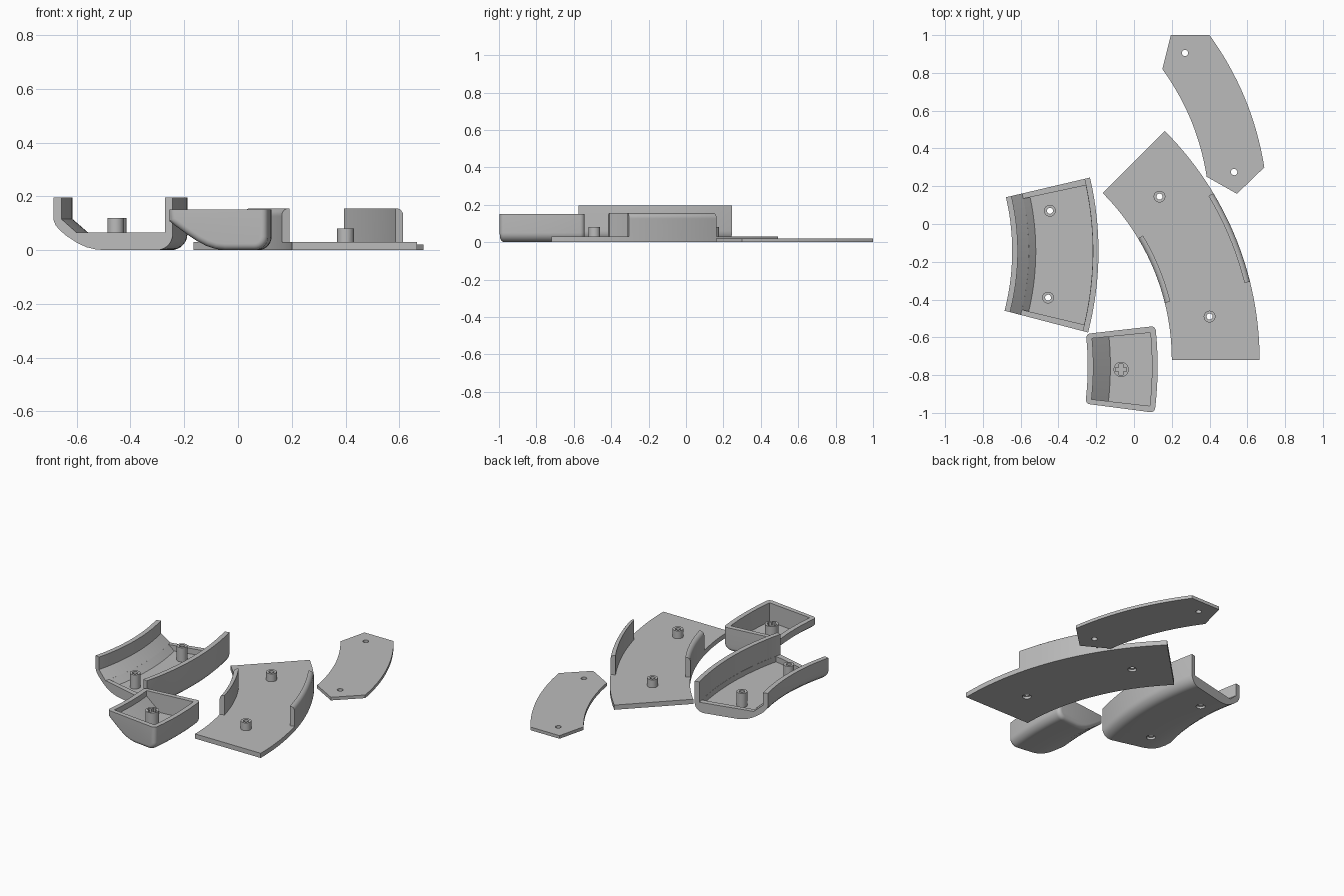
import bpy, bmesh, math
from mathutils import Matrix, Vector

if "Cube" in bpy.data.objects:
    bpy.data.objects.remove(bpy.data.objects["Cube"])

gray = bpy.data.materials.new("plain_gray")
gray.diffuse_color = (0.5, 0.5, 0.5, 1)
gray.use_nodes = True
gray.node_tree.nodes["Principled BSDF"].inputs["Base Color"].default_value = gray.diffuse_color


def finish(bm, name):
    bmesh.ops.recalc_face_normals(bm, faces=bm.faces)
    me = bpy.data.meshes.new(name)
    bm.to_mesh(me)
    bm.free()
    me.materials.append(gray)
    ob = bpy.data.objects.new(name, me)
    bpy.context.collection.objects.link(ob)
    return ob


def sweep(name, profile, r0, centre, a0, a1, steps=28, round_ends=0, rim=0):
    """Sweep a closed (radius offset, z) profile round a vertical axis."""
    bm = bmesh.new()
    rings = []
    for i in range(steps + 1):
        a = math.radians(a0 + (a1 - a0) * i / steps)
        rings.append([bm.verts.new((centre[0] + (r0 + r) * math.cos(a),
                                    centre[1] + (r0 + r) * math.sin(a), z))
                      for r, z in profile])
    n = len(profile)
    for p, q in zip(rings, rings[1:]):
        for k in range(n):
            bm.faces.new((p[k], p[(k + 1) % n], q[(k + 1) % n], q[k]))
    ends = [bm.faces.new(rings[0]), bm.faces.new(rings[-1])]
    if round_ends:
        edges = [e for f in ends for e in f.edges
                 if min(v.co.z for v in e.verts) < rim - 1e-4]
        bmesh.ops.recalc_face_normals(bm, faces=bm.faces)
        bmesh.ops.bevel(bm, geom=edges, offset=round_ends, segments=5,
                        profile=0.5, affect='EDGES', clamp_overlap=True)
    return finish(bm, name)


def prism(name, pts, z0, z1):
    bm = bmesh.new()
    low = [bm.verts.new((x, y, z0)) for x, y in pts]
    top = [bm.verts.new((x, y, z1)) for x, y in pts]
    bm.faces.new(low)
    bm.faces.new(top)
    for i in range(len(pts)):
        j = (i + 1) % len(pts)
        bm.faces.new((low[i], low[j], top[j], top[i]))
    return finish(bm, name)


def cylinder(name, x, y, r, z0, z1):
    return prism(name, arc((x, y), r, 0, 360 - 360 / 28, 27), z0, z1)


def arc(c, r, a0, a1, n=20):
    return [(c[0] + r * math.cos(math.radians(a0 + (a1 - a0) * i / n)),
             c[1] + r * math.sin(math.radians(a0 + (a1 - a0) * i / n)))
            for i in range(n + 1)]


def boolean(ob, other, op):
    m = ob.modifiers.new(op.lower(), 'BOOLEAN')
    m.operation, m.object, m.solver = op, other, 'EXACT'
    bpy.context.view_layer.objects.active = ob
    bpy.ops.object.modifier_apply(modifier=m.name)
    bpy.data.objects.remove(other)


def screw_posts(ob, spots, z0, z1):
    """Hollow posts with a counterbore on the underside."""
    for x, y in spots:
        boolean(ob, cylinder("post", x, y, 0.031, z0, z1), 'UNION')
        boolean(ob, cylinder("bore", x, y, 0.016, -0.1, 0.3), 'DIFFERENCE')
        boolean(ob, cylinder("counterbore", x, y, 0.026, -0.1, 0.015), 'DIFFERENCE')


def smooth(ob):
    bpy.ops.object.select_all(action='DESELECT')
    ob.select_set(True)
    bpy.context.view_layer.objects.active = ob
    bpy.ops.object.shade_smooth_by_angle(angle=math.radians(32))


def corner(w, r):
    """Rounded lower corner on the outer side."""
    return arc((w - r, r), r, -90, 0, 7)


# Curved open tray with low end lips
C, W = (-1.895, -0.144), 0.457
belly = [(0, 0.11), (0.007, 0.093), (0.022, 0.075), (0.05, 0.052),
         (0.09, 0.027), (0.125, 0.011), (0.16, 0.003), (0.195, 0)]
section = ([(0, 0.195)] + belly + corner(W, 0.06) +
           [(W, 0.195), (W - 0.03, 0.195), (W - 0.03, 0.065),
            (0.088, 0.065), (0.03, 0.115), (0.03, 0.195)])
tray = sweep("curved_tray", section, 1.25, C, -14.6, 13.2)
pocket = sweep("tray_pocket", [(0.083, 0.07), (0.125, 0.03), (W - 0.031, 0.03),
                               (W - 0.031, 0.07)], 1.25, C, -13.4, 12.0)
boolean(tray, pocket, 'DIFFERENCE')
screw_posts(tray, [(-0.445, 0.07), (-0.455, -0.39)], 0.02, 0.12)
smooth(tray)

# Small closed end cup
C, W = (-1.765, -0.754), 0.37
belly = [(0, 0.108), (0.02, 0.092), (0.07, 0.056), (0.105, 0.033),
         (0.14, 0.015), (0.175, 0.004), (0.21, 0)]
cup = sweep("end_cup", [(0, 0.15)] + belly + corner(W, 0.05) + [(W, 0.15)],
            1.52, C, -7.45, 6.5, 16, 0.028, 0.15)
hollow = sweep("cup_hollow", [(0.03, 0.2), (0.03, 0.115), (0.12, 0.03),
                              (W - 0.03, 0.03), (W - 0.03, 0.2)],
               1.52, C, -6.45, 5.5, 16)
boolean(cup, hollow, 'DIFFERENCE')
boolean(cup, cylinder("cup_post", -0.068, -0.77, 0.04, 0.02, 0.13), 'UNION')
s, l = 0.011, 0.029
quarter = [(l, -s), (l, s), (s, s)]
cross = [(Matrix.Rotation(math.radians(90 * k), 2) @ Vector(p)) + Vector((-0.068, -0.77))
         for k in range(4) for p in quarter]
boolean(cup, prism("cross_socket", cross, 0.035, 0.2), 'DIFFERENCE')
smooth(cup)

# Large curved base plate with two upright guide walls
C, W = (-1.05, -0.72), 0.465
plate = sweep("base_plate", [(0, 0), (W, 0), (W, 0.03), (0, 0.03)], 1.25, C, 0, 45, 40)
wall = [(0, 0.02), (0.03, 0.02), (0.03, 0.125)] + arc((0.004, 0.129), 0.026, 0, 90, 6) + [(0, 0.155)]
outer = sweep("outer_wall", [(W - 0.03 + r, z) for r, z in wall], 1.25, C, 14, 31, 16)
inner = sweep("inner_wall", [(0.03 - r, z) for r, z in wall], 1.25, C, 14, 31, 16)
boolean(plate, outer, 'UNION')
boolean(plate, inner, 'UNION')
screw_posts(plate, [(0.135, 0.145), (0.4, -0.49)], 0.02, 0.08)
smooth(plate)

# Thin cover plate with clipped ends
def bow(p, q, h, n=16):
    """Points from p to q bulging to the +x side by h."""
    p, q = Vector(p), Vector(q)
    side = Vector((0.924, 0.383))
    return [tuple(p.lerp(q, i / n) + side * h * 4 * (i / n) * (1 - i / n))
            for i in range(n + 1)]


outline = ([(0.195, 1.0)] + bow((0.4, 1.0), (0.69, 0.30), 0.045) +
           [(0.545, 0.16)] + bow((0.385, 0.25), (0.15, 0.82), 0.037))
cover = prism("cover_plate", outline, 0, 0.02)
for x, y in [(0.27, 0.905), (0.53, 0.275)]:
    boolean(cover, cylinder("cover_hole", x, y, 0.017, -0.1, 0.1), 'DIFFERENCE')
smooth(cover)
